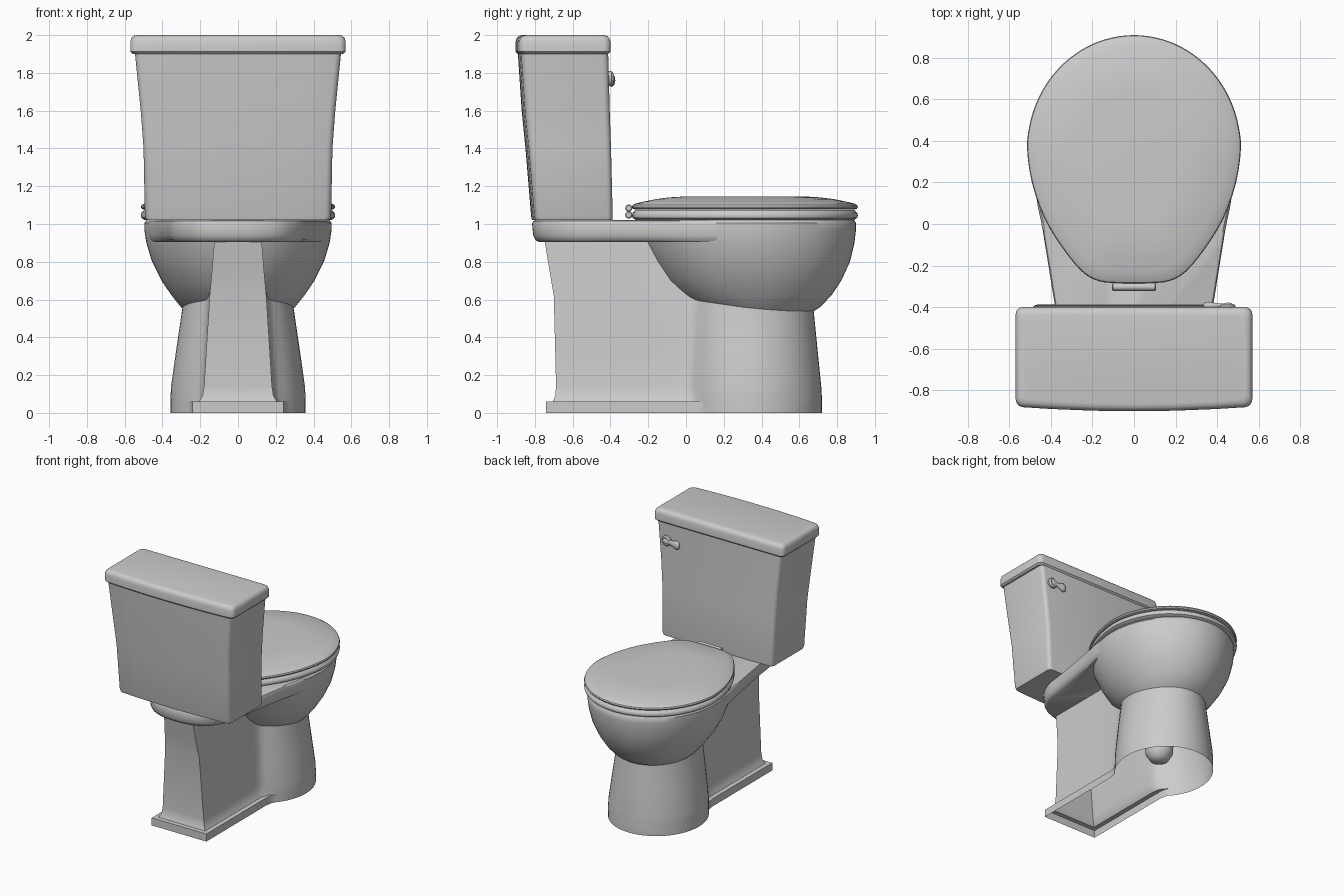
import bpy, bmesh, math
from mathutils import Vector

if "Cube" in bpy.data.objects:
    bpy.data.objects.remove(bpy.data.objects["Cube"])


def finish(name, bm, angle=35):
    bmesh.ops.recalc_face_normals(bm, faces=bm.faces)
    me = bpy.data.meshes.new(name)
    bm.to_mesh(me)
    bm.free()
    ob = bpy.data.objects.new(name, me)
    bpy.context.collection.objects.link(ob)
    bpy.ops.object.select_all(action='DESELECT')
    ob.select_set(True)
    bpy.context.view_layer.objects.active = ob
    bpy.ops.object.shade_smooth_by_angle(angle=math.radians(angle))
    return ob


def loft(name, rings, cap0=True, cap1=True, angle=35):
    """Skin a stack of equally sized closed rings of 3D points."""
    bm = bmesh.new()
    vs = [[bm.verts.new(p) for p in r] for r in rings]
    n = len(vs[0])
    for a, b in zip(vs, vs[1:]):
        for i in range(n):
            j = (i + 1) % n
            bm.faces.new((a[i], a[j], b[j], b[i]))
    if cap0:
        bm.faces.new(vs[0])
    if cap1:
        bm.faces.new(vs[-1])
    return finish(name, bm, angle)


def mirrored(half):
    """Close a half outline (x >= 0) whose two end points lie on x = 0."""
    return half + [(-x, y) for x, y in reversed(half[1:-1])]


def smooth(pts, k=4):
    """Closed Catmull-Rom curve through 2D points."""
    out, n = [], len(pts)
    for i in range(n):
        p0, p1, p2, p3 = (Vector(pts[(i + d) % n]) for d in (-1, 0, 1, 2))
        for s in range(k):
            t = s / k
            p = 0.5 * (2 * p1 + (p2 - p0) * t + (2 * p0 - 5 * p1 + 4 * p2 - p3) * t * t
                       + (3 * p1 - p0 - 3 * p2 + p3) * t ** 3)
            out.append((p.x, p.y))
    return out


def inset(outline, d, c, z):
    """Outline pulled toward centre (0, c) by distance d, at height z."""
    ring = []
    for x, y in outline:
        v = Vector((x, y - c))
        v *= 1 - d / max(v.length, 0.01)
        ring.append((v.x, v.y + c, z))
    return ring


def ellipse(z, rx, yb, yf, n=64):
    return [(rx * math.cos(2 * math.pi * i / n),
             (yb + yf) / 2 + (yf - yb) / 2 * math.sin(2 * math.pi * i / n), z) for i in range(n)]


def box_ring(z, hw, yb, yf, r=0.03, bow=0.02):
    """Rounded rectangle with a gently bowed back edge."""
    pts = []
    for cx, cy, a0 in ((hw - r, yf - r, 0), (-hw + r, yf - r, 90),
                       (-hw + r, yb + r, 180), (hw - r, yb + r, 270)):
        for s in range(5):
            a = math.radians(a0 + s * 22.5)
            pts.append((cx + r * math.cos(a), cy + r * math.sin(a)))
        if a0 == 180:
            pts += [(hw * t, yb) for t in (-0.7, -0.35, 0, 0.35, 0.7)]
    return [(x, y - (bow * (1 - (x / hw) ** 2) if y < yb + r else 0), z) for x, y in pts]


# tank and its lid
loft("tank", [box_ring(z, w, b, f) for z, w, b, f in (
    (1.02, 0.485, -0.795, -0.39), (1.04, 0.493, -0.80, -0.388), (1.4, 0.50, -0.83, -0.397),
    (1.6, 0.515, -0.85, -0.404), (1.9, 0.545, -0.87, -0.412))])
loft("tank_lid", [box_ring(z, 0.57 - d, -0.88 + d, -0.40 - d, 0.035, 0.022) for z, d in (
    (1.9, 0.012), (1.912, 0), (1.965, 0), (1.985, 0.006), (1.996, 0.018), (2.0, 0.035))])

# flush lever: pivot boss, tapered arm, rounded tip
arm = []
for x, r in ((0.475, 0.004), (0.47, 0.02), (0.455, 0.027), (0.435, 0.02), (0.41, 0.018),
             (0.385, 0.026), (0.36, 0.034), (0.34, 0.027), (0.333, 0.006)):
    arm.append([(x, -0.393 + 0.55 * r * math.cos(i * math.pi / 8),
                 1.77 - 0.1 * (0.455 - x) + r * math.sin(i * math.pi / 8)) for i in range(16)])
loft("flush_lever", arm, angle=60)
loft("lever_boss", [[(0.45 + r * math.cos(i * math.pi / 10), y, 1.77 + r * math.sin(i * math.pi / 10))
                     for i in range(20)] for y, r in ((-0.42, 0.04), (-0.395, 0.04), (-0.385, 0.03))])

# deck under the tank, running forward into the rim
deck = smooth(mirrored([(0, -0.12), (0.3, -0.05), (0.40, 0.1), (0.45, 0.3), (0.478, 0.24),
                        (0.466, 0.1), (0.44, -0.03), (0.38, -0.4), (0.345, -0.6),
                        (0.25, -0.74), (0.13, -0.80), (0, -0.815)]))
loft("deck", [inset(deck, d, -0.3, z) for z, d in (
    (0.905, 0.035), (0.915, 0.018), (0.94, 0.006), (1.0, 0), (1.015, 0.006), (1.02, 0.015))])

# bowl: outer shell up to the rim, then the inside down to the drain
loft("bowl", [ellipse(*s) for s in (
    (0.525, 0.26, 0.12, 0.655), (0.56, 0.302, 0.05, 0.71), (0.62, 0.35, -0.03, 0.768),
    (0.70, 0.405, -0.11, 0.822), (0.80, 0.455, -0.17, 0.868), (0.90, 0.485, -0.22, 0.892),
    (0.97, 0.496, -0.24, 0.90), (1.005, 0.496, -0.24, 0.90), (1.02, 0.485, -0.23, 0.89),
    (1.02, 0.38, -0.08, 0.78), (0.9, 0.37, -0.07, 0.76), (0.7, 0.27, 0.05, 0.6),
    (0.5, 0.15, 0.15, 0.45), (0.3, 0.11, 0.18, 0.40), (0.17, 0.10, 0.19, 0.39),
    (0.12, 0.07, 0.22, 0.36), (0.10, 0.03, 0.26, 0.32))], cap0=False)


# pedestal: keyhole section (round column + narrow neck), flared to a plinth, open below
def keyhole(z, w, yb, rx, ry, cy):
    a0 = math.asin(min(0.95, (w + 0.035) / rx))
    y0 = cy - ry * math.cos(a0)
    half = [(0, yb), (w, yb)]
    half += [(w, yb + (y0 - 0.1 - yb) * t) for t in (0.33, 0.66, 1)]
    half += [(w + 0.005, y0 - 0.055), (w + 0.016, y0 - 0.022)]
    half += [(rx * math.sin(a), cy - ry * math.cos(a))
             for a in (a0 + (math.pi - a0) * i / 20 for i in range(20))] + [(0, cy + ry)]
    return [(x, y, z) for x, y in mirrored(half)]


loft("pedestal", [keyhole(*s) for s in (
    (0, 0.24, -0.74, 0.357, 0.375, 0.345), (0.06, 0.24, -0.74, 0.357, 0.375, 0.345),
    (0.061, 0.205, -0.705, 0.357, 0.375, 0.345), (0.09, 0.188, -0.692, 0.357, 0.374, 0.345),
    (0.14, 0.18, -0.688, 0.355, 0.372, 0.344), (0.35, 0.167, -0.693, 0.325, 0.358, 0.337),
    (0.62, 0.15, -0.70, 0.285, 0.338, 0.33), (0.75, 0.138, -0.722, 0.275, 0.32, 0.33),
    (0.92, 0.125, -0.75, 0.26, 0.30, 0.33))], cap0=False, cap1=False)

# seat ring and closed seat cover
front = [(0.515 * math.sin(a), 0.36 + 0.55 * math.cos(a)) for a in
         (i * math.pi / 16 for i in range(9))]
seat = smooth(mirrored(front + [(0.492, 0.2), (0.433, 0.03), (0.345, -0.115), (0.25, -0.23),
                                (0.17, -0.275), (0.08, -0.285), (0, -0.286)]), 3)
loft("seat", [inset(seat, d, 0.25, z) for z, d in (
    (1.022, 0.20), (1.022, 0.02), (1.032, 0.004), (1.045, 0), (1.06, 0.004), (1.074, 0.02),
    (1.074, 0.20), (1.022, 0.20))], cap0=False, cap1=False)
loft("seat_cover", [inset(seat, d, 0.25, z) for z, d in (
    (1.076, 0.02), (1.081, 0.005), (1.09, 0), (1.1, 0.004), (1.108, 0.018), (1.118, 0.06),
    (1.132, 0.13), (1.141, 0.20), (1.145, 0.27))])

# hinge barrels behind the seat
for name, z in (("seat_hinge", 1.048), ("cover_hinge", 1.084)):
    loft(name, [[(x, -0.303 + r * math.cos(i * math.pi / 8), z + r * math.sin(i * math.pi / 8))
                 for i in range(16)]
                for x, r in ((-0.105, 0.014), (-0.1, 0.019), (0.1, 0.019), (0.105, 0.014))])
